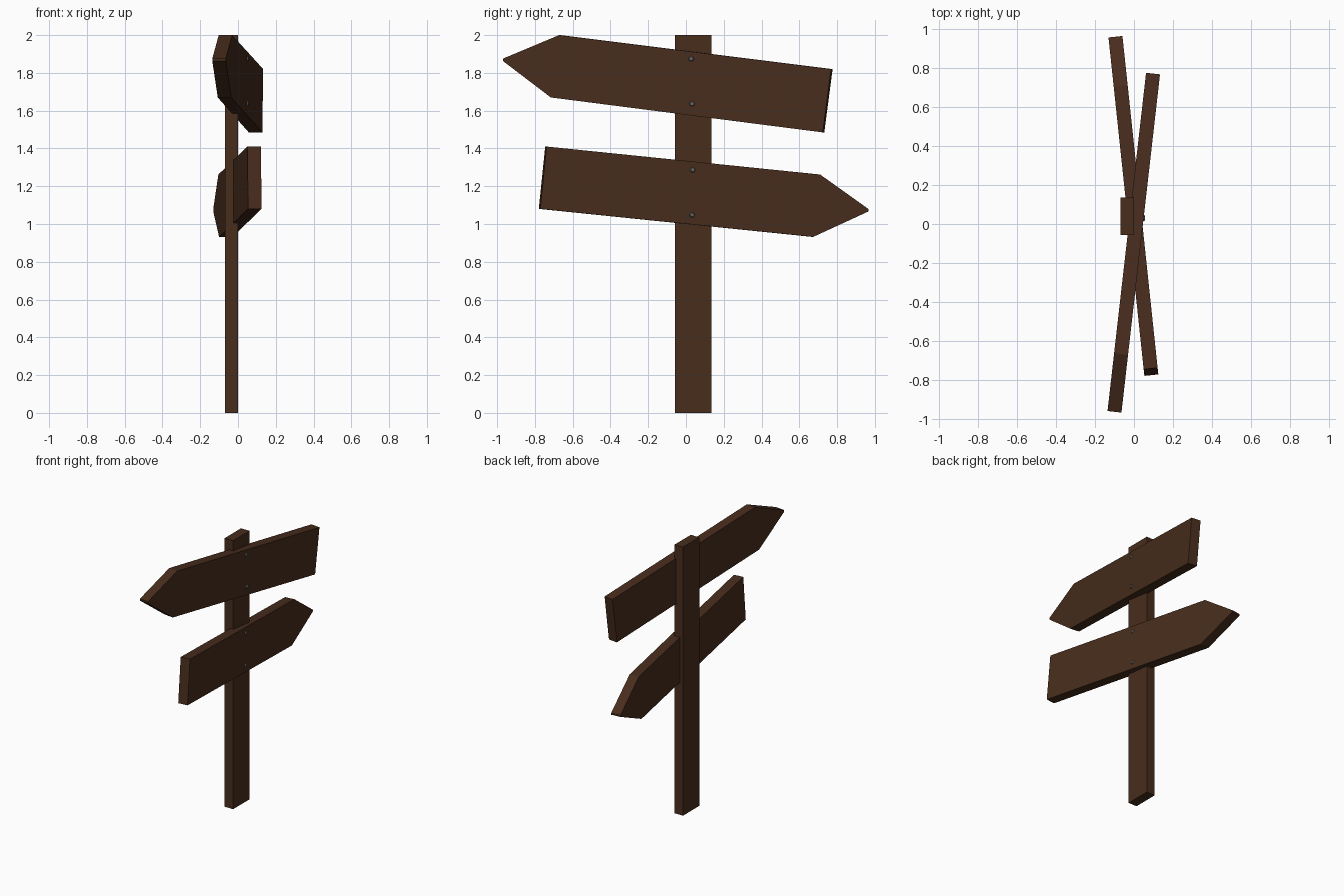
import bpy, bmesh, math
from mathutils import Vector

if "Cube" in bpy.data.objects:
    bpy.data.objects.remove(bpy.data.objects["Cube"])


def material(name, rgb):
    m = bpy.data.materials.new(name)
    m.diffuse_color = (*rgb, 1)
    m.use_nodes = True
    m.node_tree.nodes["Principled BSDF"].inputs["Base Color"].default_value = m.diffuse_color
    return m


wood = material("dark_wood", (0.065, 0.026, 0.012))
metal = material("grey_metal", (0.13, 0.13, 0.13))


def finish(bm, name, mat):
    bmesh.ops.recalc_face_normals(bm, faces=bm.faces)
    mesh = bpy.data.meshes.new(name)
    bm.to_mesh(mesh)
    bm.free()
    mesh.materials.append(mat)
    ob = bpy.data.objects.new(name, mesh)
    bpy.context.collection.objects.link(ob)
    return ob


def prism(name, points, offset, mat):
    bm = bmesh.new()
    face = bm.faces.new([bm.verts.new(p) for p in points])
    ext = bmesh.ops.extrude_face_region(bm, geom=[face])
    verts = [v for v in ext["geom"] if isinstance(v, bmesh.types.BMVert)]
    bmesh.ops.translate(bm, verts=verts, vec=offset)
    return finish(bm, name, mat)


def nail(name, centre, normal):
    # Shallow domed head, sunk slightly into the board
    bm = bmesh.new()
    bmesh.ops.create_cone(bm, cap_ends=True, segments=12,
                          radius1=0.018, radius2=0.010, depth=0.014)
    ob = finish(bm, name, metal)
    ob.location = centre
    ob.rotation_euler = normal.to_track_quat('Z', 'Y').to_euler()


def sign(name, profile, x0, slope, nails):
    # Profile is (y, z) on the front face, whose plane is x = x0 + slope * y
    on_face = lambda y, z: Vector((x0 + slope * y, y, z))
    normal = Vector((1, -slope, 0)).normalized()
    prism(name + "_board", [on_face(*p) for p in profile], normal * -0.072, wood)
    for i, p in enumerate(nails):
        nail(f"{name}_nail_{i + 1}", on_face(*p), normal)


# Upright post
prism("post", [(-0.07, -0.057, 0), (0, -0.057, 0), (0, 0.135, 0), (-0.07, 0.135, 0)],
      (0, 0, 2), wood)

# Two arrow boards pointing opposite ways
sign("upper_sign",
     [(-0.968, 1.876), (-0.672, 2.0), (0.768, 1.82), (0.724, 1.485), (-0.716, 1.67), (-0.968, 1.862)],
     0.046, 0.114, [(0.028, 1.875), (0.033, 1.637)])
sign("lower_sign",
     [(-0.738, 1.41), (0.71, 1.262), (0.965, 1.08), (0.965, 1.066), (0.674, 0.932), (-0.772, 1.08)],
     0.043, -0.106, [(0.035, 1.287), (0.032, 1.048)])
